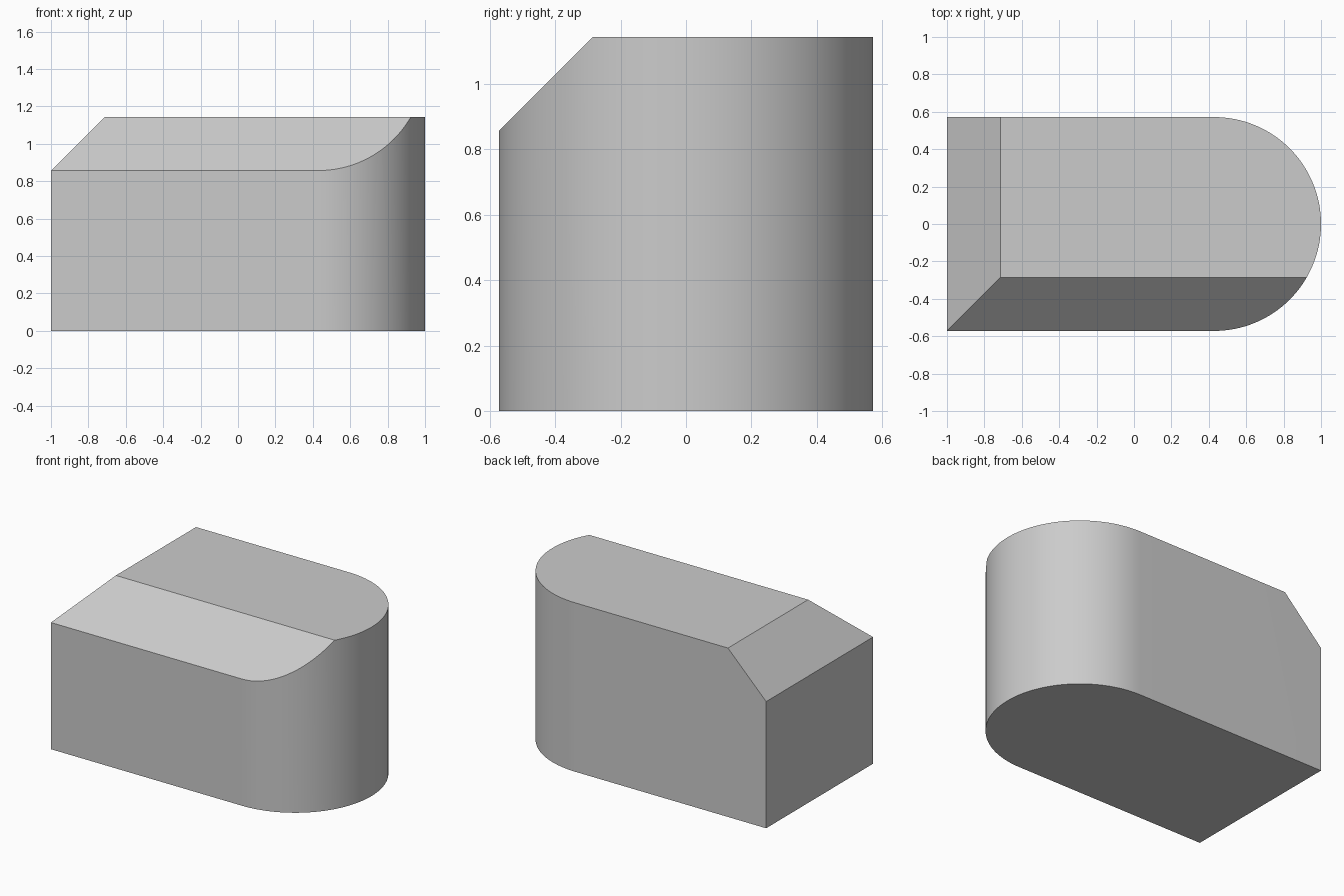
import bpy, bmesh
from math import sin, cos, pi

if "Cube" in bpy.data.objects:
    bpy.data.objects.remove(bpy.data.objects["Cube"])

U = 2 / 7                 # module: 7 long, 4 wide, 4 high
R, H = 2 * U, 4 * U       # end radius / half width, height
SEGMENTS = 64

# D-shaped footprint: square left end, half-round right end
outline = [(-1, R), (-1, -R)]
for i in range(SEGMENTS + 1):
    a = -pi / 2 + pi * i / SEGMENTS
    outline.append((1 - R + R * cos(a), R * sin(a)))

bm = bmesh.new()
base = bm.faces.new([bm.verts.new((x, y, 0)) for x, y in outline])
top = bmesh.ops.extrude_face_region(bm, geom=[base], use_keep_orig=True)["geom"]
bmesh.ops.translate(bm, vec=(0, 0, H),
                    verts=[v for v in top if isinstance(v, bmesh.types.BMVert)])


def slice_off(point, normal):
    """Cut away everything beyond a plane and cap the opening."""
    bmesh.ops.bisect_plane(bm, geom=bm.verts[:] + bm.edges[:] + bm.faces[:],
                           dist=1e-5, plane_co=point, plane_no=normal,
                           clear_outer=True)
    bmesh.ops.holes_fill(bm, edges=[e for e in bm.edges if e.is_boundary], sides=0)


# 45 degree slopes along the left and front top edges
slice_off((-1, 0, H - U), (-1, 0, 1))
slice_off((0, -R, H - U), (0, -1, 1))
bmesh.ops.remove_doubles(bm, verts=bm.verts[:], dist=1e-5)
bmesh.ops.recalc_face_normals(bm, faces=bm.faces[:])

mesh = bpy.data.meshes.new("chamfered_block")
bm.to_mesh(mesh)
bm.free()
block = bpy.data.objects.new("chamfered_block", mesh)
bpy.context.collection.objects.link(block)

# Smooth round end, crisp edges
bpy.context.view_layer.objects.active = block
block.select_set(True)
bpy.ops.object.shade_smooth_by_angle(angle=pi / 9)
